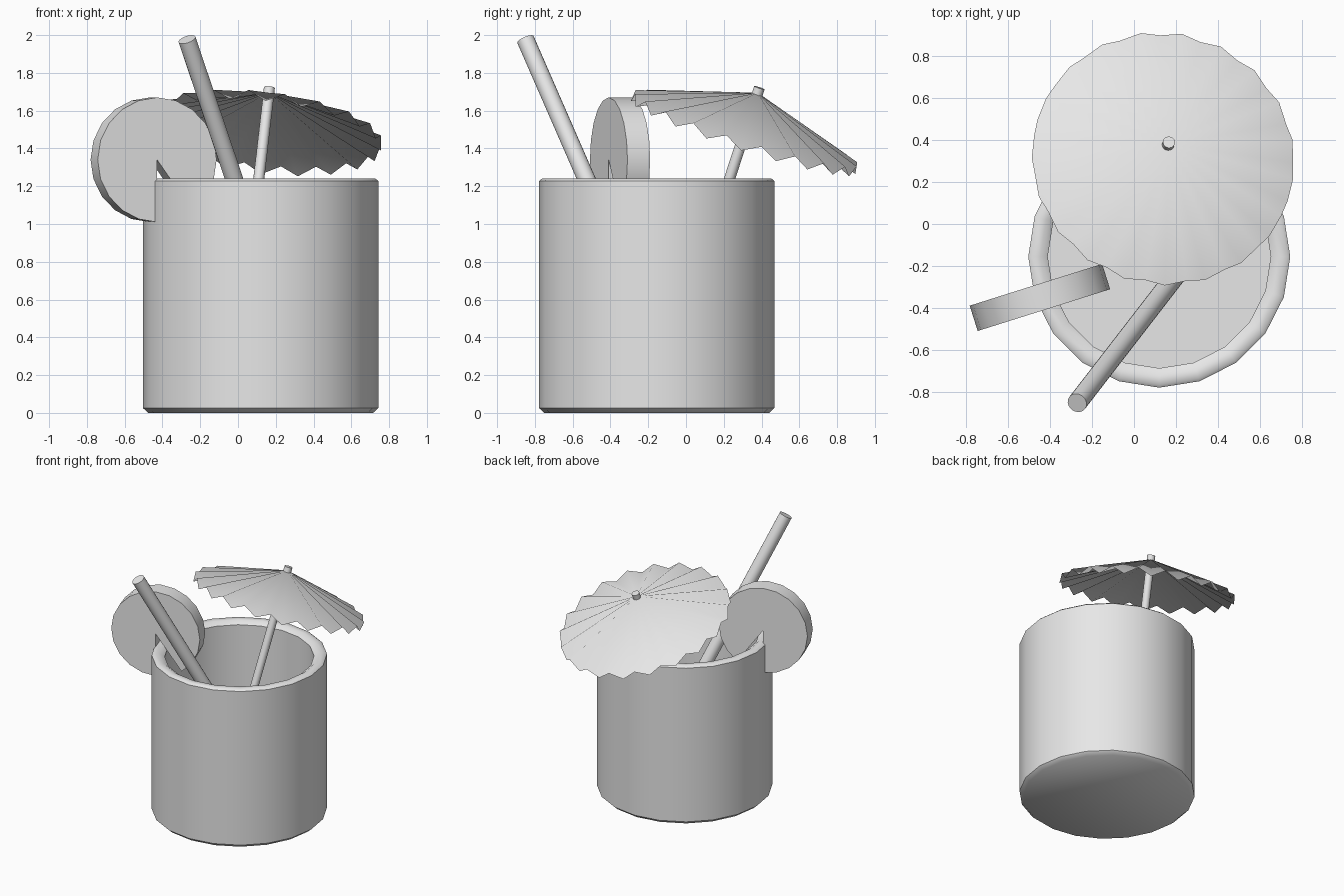
import bpy
import bmesh
from math import cos, sin, pi, radians
from mathutils import Vector, Matrix

if "Cube" in bpy.data.objects:
    bpy.data.objects.remove(bpy.data.objects["Cube"])

COLOUR = (0.8, 0.8, 0.8, 1)
grey = bpy.data.materials.new("plain grey")
grey.use_nodes = True
grey.diffuse_color = COLOUR
grey.node_tree.nodes["Principled BSDF"].inputs["Base Color"].default_value = COLOUR


def finish(name, bm, matrix, angle=35):
    """Turn a bmesh into a placed, smooth-shaded object."""
    bmesh.ops.recalc_face_normals(bm, faces=bm.faces)
    mesh = bpy.data.meshes.new(name)
    bm.to_mesh(mesh)
    bm.free()
    mesh.materials.append(grey)
    obj = bpy.data.objects.new(name, mesh)
    bpy.context.collection.objects.link(obj)
    obj.matrix_world = matrix
    bpy.ops.object.select_all(action='DESELECT')
    obj.select_set(True)
    bpy.context.view_layer.objects.active = obj
    bpy.ops.object.shade_smooth_by_angle(angle=radians(angle))
    return obj


def aligned(origin, axis):
    """Matrix that puts local z along the given axis."""
    turn = Vector((0, 0, 1)).rotation_difference(Vector(axis)).to_matrix().to_4x4()
    return Matrix.Translation(origin) @ turn


def rod(name, top, bottom, radius, sides):
    top, bottom = Vector(top), Vector(bottom)
    bm = bmesh.new()
    bmesh.ops.create_cone(bm, cap_ends=True, segments=sides, radius1=radius,
                          radius2=radius, depth=(top - bottom).length)
    return finish(name, bm, aligned((top + bottom) / 2, top - bottom))


# Glass: a lathed profile with a thick rounded rim and a flat floor
SIDES = 20
profile = [(0.595, 0), (0.6225, 0.025), (0.6225, 1.228), (0.608, 1.24),
           (0.565, 1.24), (0.53, 1.215), (0.53, 0.1)]
bm = bmesh.new()
rings = []
for r, z in profile:
    rings.append([bm.verts.new((r * cos(2 * pi * i / SIDES), r * sin(2 * pi * i / SIDES), z))
                  for i in range(SIDES)])
for low, high in zip(rings, rings[1:]):
    for i in range(SIDES):
        j = (i + 1) % SIDES
        bm.faces.new((low[i], low[j], high[j], high[i]))
bm.faces.new(rings[0][::-1])
bm.faces.new(rings[-1])
finish("glass", bm, Matrix.Translation((0.12, -0.155, 0)), 46)

# Fruit slice: a thick disc with a wedge missing, hooked over the rim
RADIUS, HALF = 0.33, 0.063
bm = bmesh.new()
outline = [(0, 0)]
for i in range(SIDES - 1):
    a = 2 * pi * i / SIDES - radians(54)
    outline.append((RADIUS * cos(a), RADIUS * sin(a)))
front = [bm.verts.new((x, -HALF, z)) for x, z in outline]
back = [bm.verts.new((x, HALF, z)) for x, z in outline]
bm.faces.new(front)
bm.faces.new(back[::-1])
for i in range(len(outline)):
    j = (i + 1) % len(outline)
    bm.faces.new((front[i], back[i], back[j], front[j]))
finish("fruit_slice", bm,
       Matrix.Translation((-0.447, -0.349, 1.34)) @ Matrix.Rotation(radians(17.5), 4, 'Z'))

# Straw leaning out over the front of the glass
rod("straw", (-0.27, -0.85, 1.977), (0.36, -0.035, 0.11), 0.047, 20)

# Parasol stick, poking slightly through the canopy
apex = Vector((0.163, 0.38, 1.695))
axis = Vector((0.11, 0.31, 0.945)).normalized()
rod("parasol_stick", apex + axis * 0.028, apex - axis * 1.66, 0.029, 12)

# Parasol canopy: a shallow pleated cone, rim points alternating up and down
PLEATS = 20
bm = bmesh.new()
tip = bm.verts.new((0, 0, 0))
rim = []
for i in range(2 * PLEATS):
    a = pi * i / PLEATS
    rim.append(bm.verts.new((0.625 * cos(a), 0.625 * sin(a),
                             -0.225 + (0.026 if i % 2 else -0.026))))
for i in range(len(rim)):
    bm.faces.new((tip, rim[i], rim[(i + 1) % len(rim)]))
finish("parasol_canopy", bm, aligned(apex, axis), 180)
